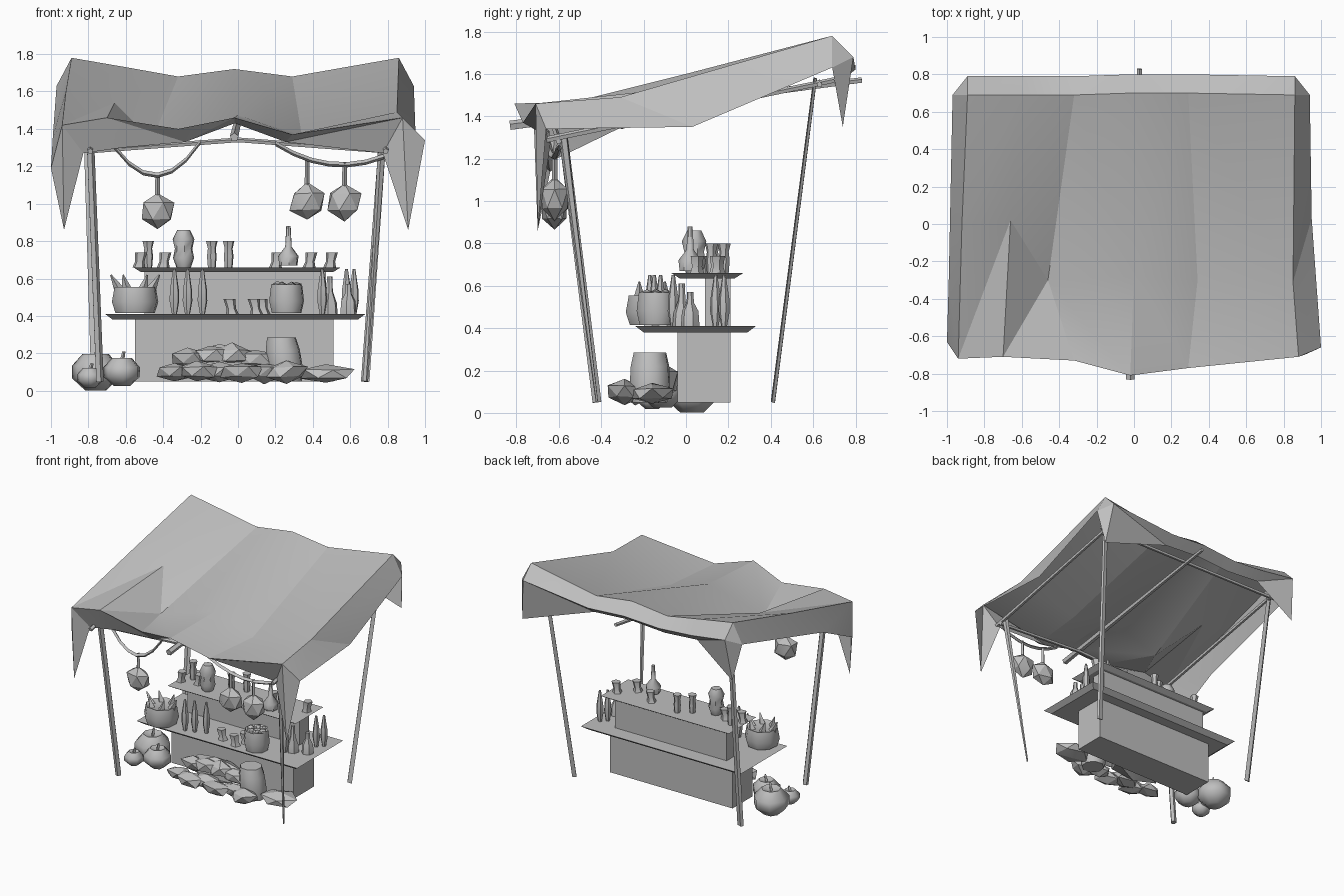
import bpy, bmesh, math, random
from mathutils import Vector

random.seed(4)
if "Cube" in bpy.data.objects:
    bpy.data.objects.remove(bpy.data.objects["Cube"])

GREY = (0.52, 0.52, 0.52, 1)
grey = bpy.data.materials.new("plain grey")
grey.use_nodes = True
grey.diffuse_color = GREY
grey.node_tree.nodes["Principled BSDF"].inputs["Base Color"].default_value = GREY


def finish(name, bm, angle=40):
    bmesh.ops.recalc_face_normals(bm, faces=bm.faces)
    mesh = bpy.data.meshes.new(name)
    bm.to_mesh(mesh)
    bm.free()
    mesh.materials.append(grey)
    obj = bpy.data.objects.new(name, mesh)
    bpy.context.collection.objects.link(obj)
    bpy.ops.object.select_all(action='DESELECT')
    obj.select_set(True)
    bpy.context.view_layer.objects.active = obj
    bpy.ops.object.shade_smooth_by_angle(angle=math.radians(angle))


def box(name, x, y, z, inset=0):
    """Box from ranges, with the underside drawn in by inset."""
    bm = bmesh.new()
    bmesh.ops.create_cube(bm, size=1)
    for v in bm.verts:
        low = v.co.z < 0
        for i, (a, b) in enumerate((x, y, z)):
            side = v.co[i]
            v.co[i] = a if side < 0 else b
            if low and i < 2:
                v.co[i] -= math.copysign(inset, side)
    finish(name, bm, 20)


def rod(name, a, b, r1, r2, sides=5, flat=1):
    """Tapered stick from a to b, thinned in depth by flat."""
    a, b = Vector(a), Vector(b)
    bm = bmesh.new()
    bmesh.ops.create_cone(bm, cap_ends=True, segments=sides, radius1=r1,
                          radius2=r2, depth=(b - a).length)
    turn = (b - a).to_track_quat('Z', 'Y')
    for v in bm.verts:
        off = turn @ Vector((v.co.x, v.co.y, 0))
        off.y *= flat
        v.co = off + turn @ Vector((0, 0, v.co.z)) + (a + b) / 2
    finish(name, bm)


def lathe(name, x, y, z, profile, sides=6, lean=0):
    """Turned shape from (radius, height) pairs."""
    bm = bmesh.new()
    rings = []
    for r, h in profile:
        rings.append([bm.verts.new((x + r * math.cos(t) + lean * h, y + r * math.sin(t), z + h))
                      for t in (math.tau * i / sides + 0.3 for i in range(sides))])
    for lo, hi in zip(rings, rings[1:]):
        for i in range(sides):
            j = (i + 1) % sides
            bm.faces.new((lo[i], lo[j], hi[j], hi[i]))
    bm.faces.new(rings[0][::-1])
    bm.faces.new(rings[-1])
    finish(name, bm, 50)


def lump(name, loc, size, rough=0.12, angle=35):
    """Irregular faceted ball."""
    bm = bmesh.new()
    bmesh.ops.create_icosphere(bm, subdivisions=1, radius=1)
    for v in bm.verts:
        k = 1 + random.uniform(-rough, rough)
        v.co = [c + s * k * p for c, s, p in zip(loc, size, v.co)]
    finish(name, bm, angle)


# Awning cloth: back ridge, sagging middle and front edge, including side flaps
ridge = [(-.97, .69, 1.63), (-.89, .69, 1.78), (-.60, .69, 1.73), (-.32, .69, 1.68),
         (-.02, .70, 1.72), (.29, .70, 1.68), (.86, .69, 1.78), (.94, .69, 1.63)]
middle = [(-.99, -.28, 1.36), (-.92, 0, 1.60), (-.66, .02, 1.54), (-.46, -.30, 1.34),
          (0, -.28, 1.475), (.34, -.30, 1.37), (.85, -.31, 1.49), (.95, .03, 1.35)]
front = [(-1, -.63, 1.19), (-.94, -.72, 1.42), (-.70, -.71, 1.46), (-.32, -.73, 1.40),
         (-.02, -.81, 1.46), (.29, -.77, 1.37), (.88, -.71, 1.46), (1, -.66, 1.34)]
back_hem = [(x, y + .1, z - d) for (x, y, z), d in
            zip(ridge[1:-1], (.10, .09, .06, .08, .06, .10))]
back_fold = [(x, .72, z - .06) for x, y, z in back_hem]
back_fold[0], back_fold[-1] = (-.92, .74, 1.35), (.90, .74, 1.35)
front_hem = [(x * .88, y + .07, z - d) for (x, y, z), d in
             zip(front[1:-1], (.15, .16, .07, .03, .04, .19))]

bm = bmesh.new()
R, M, F, B, T, H = [[bm.verts.new(p) for p in row]
                    for row in (ridge, middle, front, back_hem, back_fold, front_hem)]


def drape(top, low, slants):
    for i, s in enumerate(slants):
        a, b, c, d = top[i], top[i + 1], low[i + 1], low[i]
        tris = ((a, d, b), (b, d, c)) if s == "/" else ((a, d, c), (a, c, b))
        for t in tris:
            bm.faces.new(t)


drape(R, M, "///\\/\\/")
drape(M, F, "\\//\\\\/\\")
drape(B, R[1:-1], "/\\/\\/")
drape(B, T, "\\\\/\\/")
drape(F[1:-1], H, "/\\/\\/")
# Hanging points at the four corners
for corner, edge, inner, tip in ((F[1], F[0], H[0], (-.93, -.70, .86)),
                                 (F[-2], F[-1], H[-1], (.91, -.70, .86))):
    t = bm.verts.new(tip)
    bm.faces.new((edge, t, corner))
    bm.faces.new((corner, t, inner))
for end, top in ((0, 1), (-1, -2)):
    bm.faces.new((R[end], T[end], B[end]))
    bm.faces.new((R[end], B[end], R[top]))
finish("awning_cloth", bm, 20)

# Poles and roof rails
rod("right_front_pole", (-.74, -.42, .05), (-.79, -.58, 1.31), .022, .022)
rod("left_front_pole", (.69, -.42, .05), (.77, -.58, 1.31), .006, .022)
rod("right_back_pole", (-.76, .41, .05), (-.81, .61, 1.58), .026, .022, 4, .4)
rod("left_back_pole", (.68, .41, .05), (.79, .61, 1.58), .026, .022, 4, .4)
for side, s in (("right", -1), ("left", 1)):
    rod(side + "_rail", (s * .79, -.70, 1.28), (s * .80, .70, 1.57), .016, .014)
    rod(side + "_front_rail", (0, -.62, 1.34), (s * .80, -.60, 1.28), .014, .014)
rod("ridge_rail", (-.02, -.83, 1.355), (.03, .83, 1.57), .024, .014)
rod("back_rail", (-.85, .63, 1.56), (.85, .63, 1.55), .014, .014)


# Sagging garlands under the front edge
def garland(name, a, b, sag, steps=6):
    a, b = Vector(a), Vector(b)
    bm = bmesh.new()
    last = None
    for i in range(steps + 1):
        t = i / steps
        p = a.lerp(b, t) - Vector((0, 0, 4 * sag * t * (1 - t)))
        ring = [bm.verts.new(p + Vector(o)) for o in
                ((0, -.015, 0), (0, 0, .016), (0, .015, 0), (0, 0, -.012))]
        if last:
            for k in range(4):
                n = (k + 1) % 4
                bm.faces.new((last[k], last[n], ring[n], ring[k]))
        last = ring
    finish(name, bm)


garland("right_garland", (-.66, -.62, 1.30), (-.20, -.66, 1.33), .165)
garland("left_garland", (.20, -.66, 1.32), (.78, -.60, 1.25), .075)
for i, (x, z, top) in enumerate(((-.43, .96, 1.16), (.37, 1.01, 1.23), (.57, 1.01, 1.22))):
    lump(f"lantern_{i}", (x, -.62, z), (.10, .07, .10), .08, 30)
    rod(f"lantern_hanger_{i}", (x, -.62, z + .06), (x, -.62, top), .014, .012, 4)

# Counter with raised shelf
box("counter_base", (-.55, .51), (-.04, .21), (.05, .385))
box("counter_top", (-.71, .68), (-.24, .33), (.38, .41), .04)
box("shelf_riser", (-.50, .47), (.09, .21), (.41, .64))
box("shelf_top", (-.56, .55), (-.07, .27), (.635, .66), .04)

# Wares on the shelf
cup = [(.022, 0), (.027, .06), (.022, .10), (.032, .14)]
vase = [(.040, 0), (.058, .05), (.048, .10), (.060, .15), (.035, .20)]
flask = [(.050, 0), (.056, .05), (.018, .10), (.012, .21)]
stub = [(.036, 0), (.026, .03), (.034, .08)]
for i, (x, y) in enumerate(((-.48, .13), (-.14, .12), (-.05, .18))):
    lathe(f"cup_{i}", x, y, .66, cup)
lathe("vase", -.29, .04, .66, vase, 7)
lathe("shelf_flask", .27, .02, .67, flask, 7)
for i, (x, y) in enumerate(((-.53, .05), (-.40, .08), (.20, .14), (.38, .05), (.49, .15))):
    lathe(f"small_pot_{i}", x, y, .66, stub, 5, .15)

# Wares on the counter
spindle = [(.014, 0), (.027, .07), (.025, .13), (.008, .24)]
for i, (x, y) in enumerate(((-.34, -.17), (-.27, -.15), (-.19, -.12), (.45, -.06),
                            (.58, .14), (.62, .18))):
    lathe(f"bottle_{i}", x, y, .41, spindle)
lathe("wide_bottle", .49, -.02, .41, [(.045, 0), (.04, .06), (.018, .12), (.015, .20)])
lathe("stout_bottle", .59, .02, .41, [(.045, 0), (.04, .07), (.018, .11), (.015, .16)])
tub = [(.11, 0), (.13, .06), (.115, .14), (.09, .13)]
lathe("large_basket", -.55, -.16, .415, tub, 8)
lathe("small_basket", .26, -.14, .415, [(r * .75, h * 1.1) for r, h in tub], 8)
for i in range(6):
    t = math.tau * i / 6
    x, y = -.55 + .08 * math.cos(t), -.16 + .07 * math.sin(t)
    rod(f"basket_root_{i}", (x, y, .53), (x + .05 * math.cos(t), y, .62), .03, .004, 4)
    lump(f"basket_fruit_{i}", (.26 + .05 * math.cos(t), -.14 + .05 * math.sin(t), .56),
         (.03, .03, .025))
for i, (x, y) in enumerate(((-.03, -.14), (.10, -.17), (.14, -.10))):
    lathe(f"counter_pot_{i}", x, y, .41, stub, 5, -.2)

# Gourds beside the counter
for i, (x, y, z, r) in enumerate(((-.76, .03, .10, .13), (-.62, -.11, .10, .10),
                                  (-.79, -.16, .07, .07))):
    lathe(f"gourd_{i}", x, y, z - .75 * r,
          [(.45 * r, 0), (r, .5 * r), (r, r), (.55 * r, 1.5 * r), (.1 * r, 1.35 * r)], 7)
    rod(f"gourd_stem_{i}", (x, y, z + .6 * r), (x + .01, y, z + 1.1 * r), .012, .008, 4)

# Heaped goods and leaning pot in front of the counter
lump("heap_core", (-.10, -.13, .15), (.25, .11, .10))
for i in range(6):
    lump(f"heap_low_{i}", (-.34 + .12 * i, -.24 - .05 * (i % 2), .10), (.11, .08, .055), .2, 20)
for i in range(4):
    lump(f"heap_high_{i}", (-.27 + .12 * i, -.17, .20 - .02 * abs(i - 1.5)), (.11, .07, .06), .2, 20)
lump("flat_sack", (.47, -.16, .09), (.15, .11, .05), .15, 20)
lathe("leaning_pot", .26, -.17, .05, [(.085, 0), (.10, .08), (.095, .17), (.08, .235)], 8, -.12)
